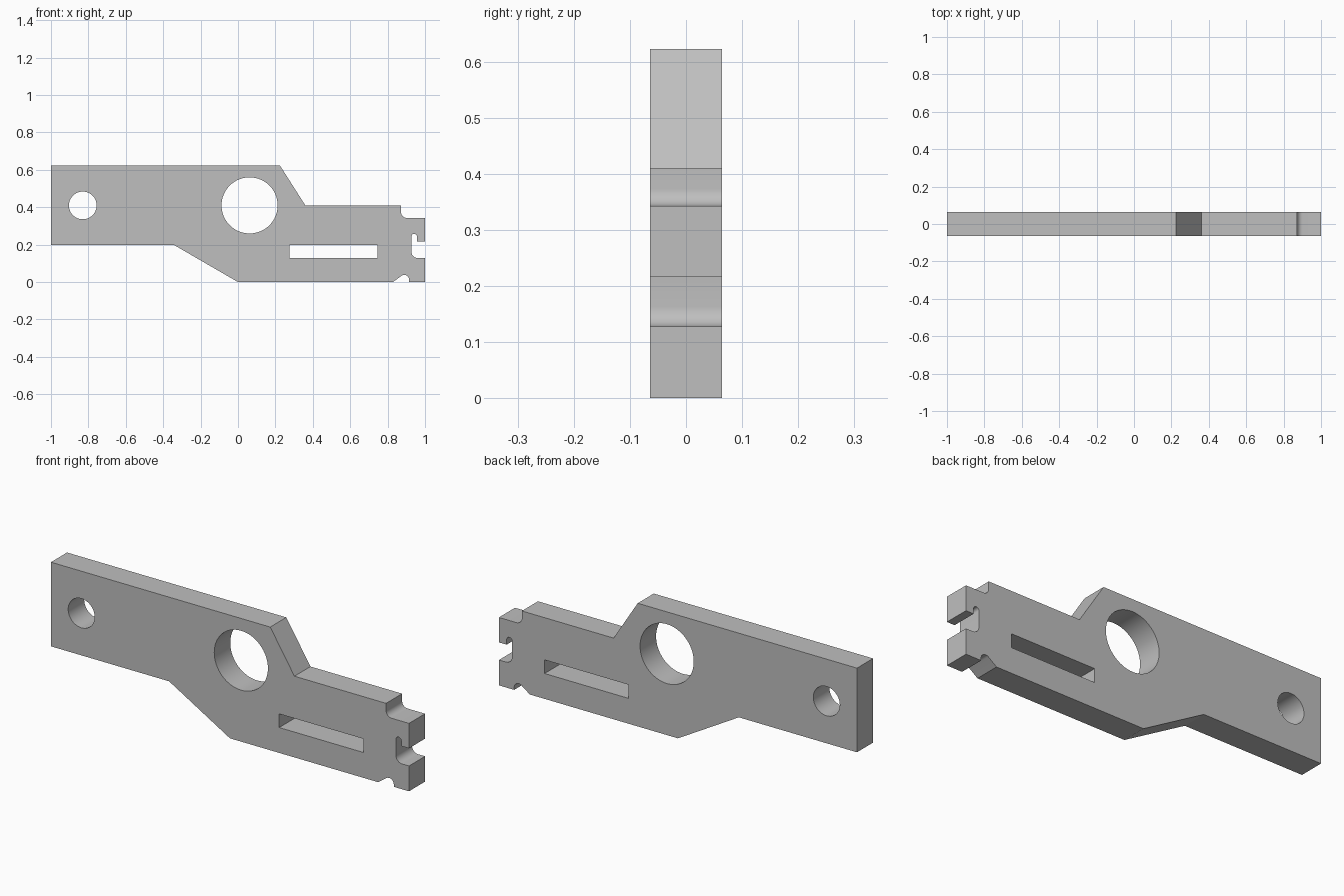
import bpy
import bmesh
import math
from mathutils import Vector

HALF_THICKNESS = 0.064

default_cube = bpy.data.objects.get("Cube")
if default_cube:
    bpy.data.objects.remove(default_cube, do_unlink=True)

metal = bpy.data.materials.new("grey metal")
metal.use_nodes = True
grey = (0.52, 0.52, 0.52, 1)
metal.diffuse_color = grey
metal.node_tree.nodes["Principled BSDF"].inputs["Base Color"].default_value = grey


def arc(cx, cz, radius, start, end, steps):
    """Points along an arc, angles in degrees, both ends included."""
    angles = [math.radians(start + (end - start) * i / steps) for i in range(steps + 1)]
    return [(cx + radius * math.cos(a), cz + radius * math.sin(a)) for a in angles]


def circle(cx, cz, radius, steps=64):
    return arc(cx, cz, radius, 0, 360, steps)[:-1]


def plate(name, loops):
    """Fill the outline and its holes, then extrude through the thickness."""
    bm = bmesh.new()
    edges = []
    for loop in loops:
        verts = [bm.verts.new((x, -HALF_THICKNESS, z)) for x, z in loop]
        edges += [bm.edges.new((v, verts[i - 1])) for i, v in enumerate(verts)]
    bmesh.ops.triangle_fill(bm, edges=edges, use_beauty=True, normal=Vector((0, -1, 0)))
    result = bmesh.ops.extrude_face_region(bm, geom=bm.faces[:], use_keep_orig=True)
    back = [g for g in result["geom"] if isinstance(g, bmesh.types.BMVert)]
    bmesh.ops.translate(bm, verts=back, vec=(0, 2 * HALF_THICKNESS, 0))
    bmesh.ops.recalc_face_normals(bm, faces=bm.faces[:])
    mesh = bpy.data.meshes.new(name)
    bm.to_mesh(mesh)
    bm.free()
    mesh.materials.append(metal)
    obj = bpy.data.objects.new(name, mesh)
    bpy.context.collection.objects.link(obj)
    return obj


# Stepped outline, clockwise from the upper corner of the wide end
outline = [(-1, 0.622), (0.225, 0.622), (0.36, 0.41)]
# Filleted step at the top of the hooked end
outline += [(0.872, 0.41)] + arc(0.902, 0.373, 0.03, 180, 270, 10)
# Upper jaw with a round-topped relief behind it
outline += [(1, 0.343), (1, 0.217), (0.957, 0.217)]
outline += arc(0.942, 0.243, 0.015, 0, 180, 14)
# Filleted throat and lower jaw
outline += arc(0.962, 0.163, 0.035, 180, 270, 10)
outline += [(1, 0.128), (1, 0), (0.915, 0)]
# Rounded relief under the lower jaw
outline += arc(0.889, 0.012, 0.026, 0, 126, 14)
# Underside and tapered shoulder
outline += [(0.828, 0), (0, 0), (-0.34, 0.197), (-1, 0.197)]

# Through holes
bore = circle(0.062, 0.41, 0.15)
pin_hole = circle(-0.83, 0.41, 0.074, 48)
slot = [(0.275, 0.128), (0.745, 0.128), (0.745, 0.197), (0.275, 0.197)]

lever = plate("lever_plate", [outline, bore, pin_hole, slot])
bpy.ops.object.select_all(action="DESELECT")
lever.select_set(True)
bpy.context.view_layer.objects.active = lever
bpy.ops.object.shade_smooth_by_angle(angle=math.radians(25))
